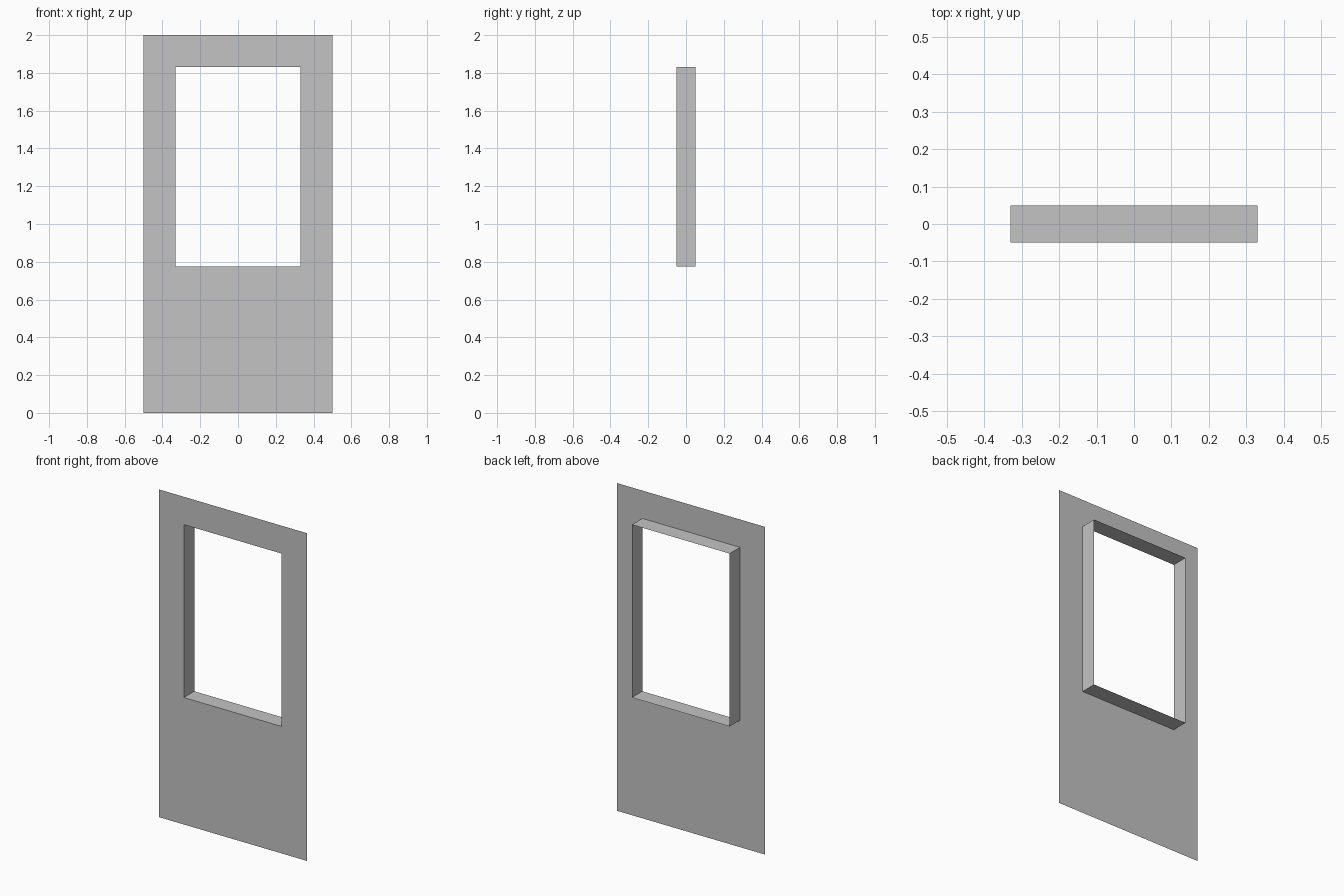
import bpy
import bmesh

cube = bpy.data.objects.get("Cube")
if cube:
    bpy.data.objects.remove(cube, do_unlink=True)

# Overall sizes
HALF_W, HEIGHT = 0.5, 2.0
OPEN_W, OPEN_LOW, OPEN_HIGH = 0.33, 0.775, 1.83
FRONT, BACK = -0.05, 0.05

grey = bpy.data.materials.new("plain_grey")
grey.use_nodes = True
colour = (0.55, 0.55, 0.55, 1)
grey.diffuse_color = colour
grey.node_tree.nodes["Principled BSDF"].inputs["Base Color"].default_value = colour


def rectangle(bm, half_w, low, high, y):
    """Four corners, counter-clockwise as seen from the front."""
    corners = [(-half_w, low), (half_w, low), (half_w, high), (-half_w, high)]
    return [bm.verts.new((x, y, z)) for x, z in corners]


def bridge(bm, a, b):
    """Join two rectangles with a ring of four quads."""
    for i in range(4):
        j = (i + 1) % 4
        bm.faces.new((a[i], a[j], b[j], b[i]))


def finish(bm, name):
    mesh = bpy.data.meshes.new(name)
    bm.to_mesh(mesh)
    bm.free()
    mesh.materials.append(grey)
    obj = bpy.data.objects.new(name, mesh)
    bpy.context.collection.objects.link(obj)


# Thin front sheet with a window opening
bm = bmesh.new()
outer = rectangle(bm, HALF_W, 0, HEIGHT, FRONT)
inner = rectangle(bm, OPEN_W, OPEN_LOW, OPEN_HIGH, FRONT)
bridge(bm, outer, inner)
finish(bm, "door_panel")

# Reveal running back from the edge of the opening
bm = bmesh.new()
front_edge = rectangle(bm, OPEN_W, OPEN_LOW, OPEN_HIGH, FRONT)
back_edge = rectangle(bm, OPEN_W, OPEN_LOW, OPEN_HIGH, BACK)
bridge(bm, front_edge, back_edge)
finish(bm, "window_reveal")
